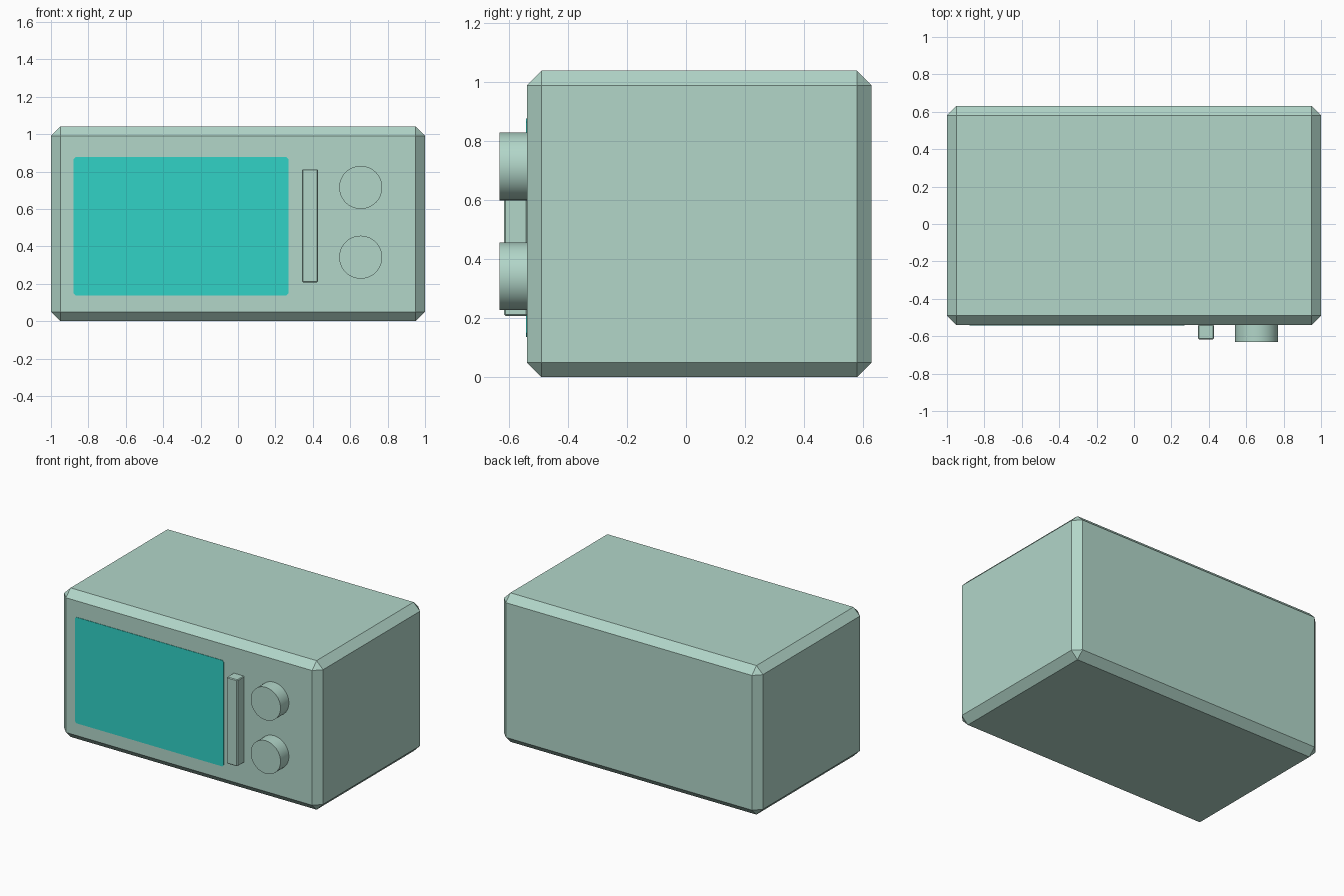
import bpy, bmesh, math
from mathutils import Matrix, Vector

if "Cube" in bpy.data.objects:
    bpy.data.objects.remove(bpy.data.objects["Cube"])


def srgb(r, g, b):
    lin = [(c / 255 / 12.92) if c <= 10 else ((c / 255 + 0.055) / 1.055) ** 2.4 for c in (r, g, b)]
    return (*lin, 1.0)


def material(name, rgb):
    m = bpy.data.materials.new(name)
    m.diffuse_color = srgb(*rgb)
    m.use_nodes = True
    m.node_tree.nodes["Principled BSDF"].inputs["Base Color"].default_value = m.diffuse_color
    return m


sage = material("sage_enamel", (178, 214, 201))
teal = material("teal_glass", (49, 210, 198))


def finish(name, bm, mat):
    mesh = bpy.data.meshes.new(name)
    bmesh.ops.recalc_face_normals(bm, faces=bm.faces)
    bm.to_mesh(mesh)
    bm.free()
    mesh.materials.append(mat)
    ob = bpy.data.objects.new(name, mesh)
    bpy.context.collection.objects.link(ob)
    return ob


def box(name, lo, hi, mat, bevel, only_y=False):
    """Chamfered box between two corners; only_y chamfers just the edges along y."""
    lo, hi = Vector(lo), Vector(hi)
    bm = bmesh.new()
    bmesh.ops.create_cube(bm, size=1, matrix=Matrix.Translation((lo + hi) / 2)
                          @ Matrix.Diagonal((*(hi - lo), 1)))
    edges = [e for e in bm.edges
             if not only_y or abs(e.verts[0].co.y - e.verts[1].co.y) > 1e-4]
    bmesh.ops.bevel(bm, geom=edges, offset=bevel, segments=1, affect='EDGES')
    return finish(name, bm, mat)


FRONT = -0.54

# Oven body with wide chamfers
box("oven_body", (-1, FRONT, 0), (1, 0.63, 1.04), sage, 0.05)

# Door window, a thin plate on the front
box("door_window", (-0.88, FRONT - 0.003, 0.137), (0.27, FRONT + 0.003, 0.877), teal, 0.012, True)

# Door handle bar
box("door_handle", (0.343, -0.617, 0.208), (0.427, FRONT + 0.003, 0.812), sage, 0.005)

# Two control knobs
for name, z in (("upper_knob", 0.715), ("lower_knob", 0.342)):
    bm = bmesh.new()
    depth = 0.095
    bmesh.ops.create_cone(bm, cap_ends=True, segments=48, radius1=0.115, radius2=0.115, depth=depth,
                          matrix=Matrix.Translation((0.656, -0.632 + depth / 2, z))
                          @ Matrix.Rotation(math.pi / 2, 4, 'X'))
    knob = finish(name, bm, sage)
    bpy.ops.object.select_all(action='DESELECT')
    knob.select_set(True)
    bpy.context.view_layer.objects.active = knob
    bpy.ops.object.shade_smooth_by_angle(angle=math.radians(30))
